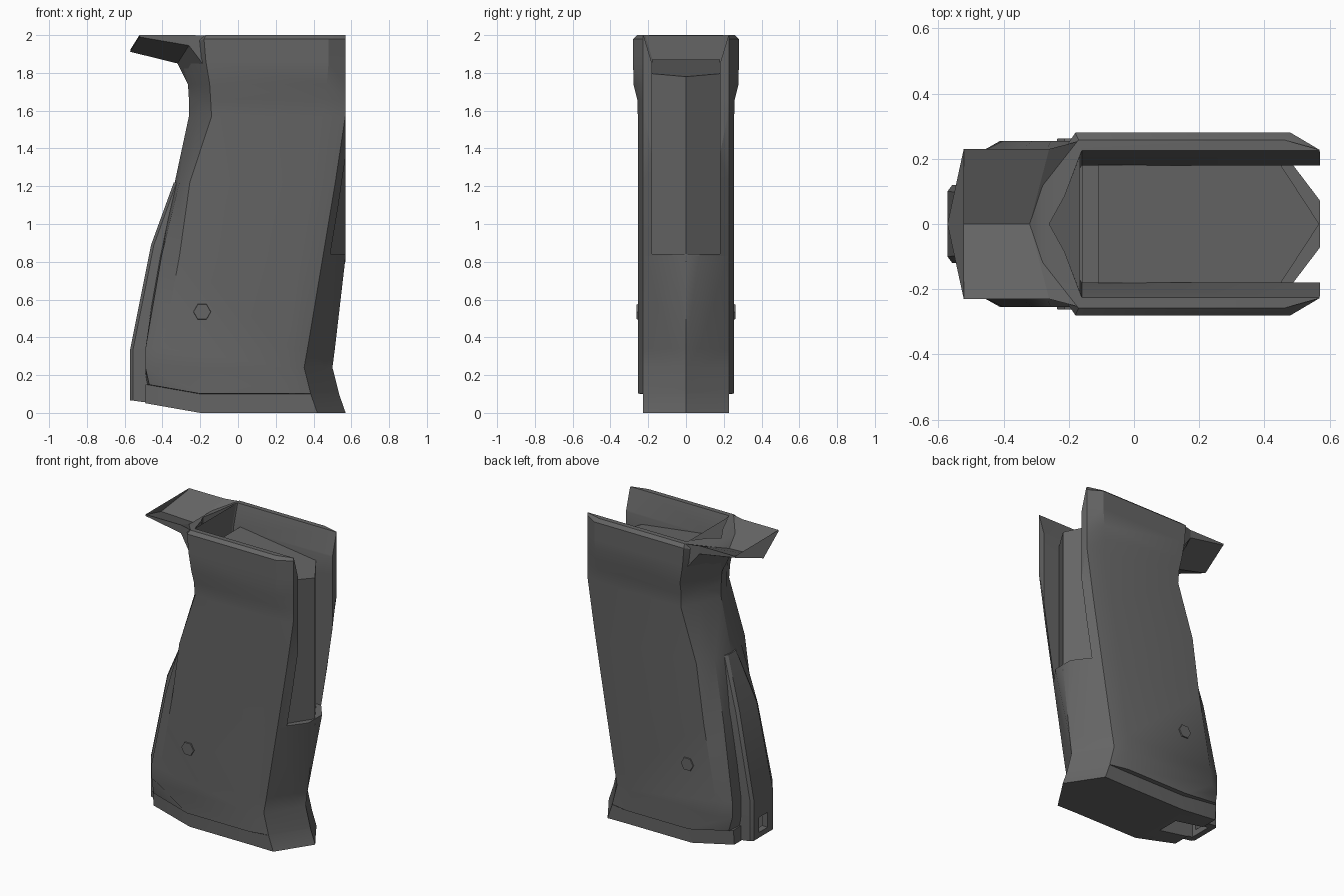
import bpy, bmesh, math
from mathutils import Matrix

cube = bpy.data.objects.get("Cube")
if cube:
    bpy.data.objects.remove(cube, do_unlink=True)

grey = bpy.data.materials.new("dark_grey")
grey.use_nodes = True
colour = (0.13, 0.13, 0.13, 1)
grey.diffuse_color = colour
grey.node_tree.nodes["Principled BSDF"].inputs["Base Color"].default_value = colour


def finish(name, bm):
    bmesh.ops.recalc_face_normals(bm, faces=bm.faces[:])
    mesh = bpy.data.meshes.new(name)
    bm.to_mesh(mesh)
    bm.free()
    mesh.materials.append(grey)
    ob = bpy.data.objects.new(name, mesh)
    bpy.context.collection.objects.link(ob)
    return ob


def loft(name, halves):
    """Skin a stack of half sections (y >= 0), mirrored across y = 0."""
    bm = bmesh.new()
    rows = []
    for half in halves:
        a = [bm.verts.new(p) for p in half]
        b = [v if p[1] == 0 else bm.verts.new((p[0], -p[1], p[2])) for v, p in zip(a, half)]
        rows.append((a, b))

    def face(*vs):
        vs = list(dict.fromkeys(vs))
        if len(vs) > 2:
            bm.faces.new(vs)

    n = len(halves[0])
    for (a, b), (c, d) in zip(rows, rows[1:]):
        for i in range(n - 1):
            face(a[i], a[i + 1], c[i + 1], c[i])
            face(b[i], d[i], d[i + 1], b[i + 1])
        for i in (0, n - 1):
            if a[i] != b[i]:
                face(a[i], c[i], d[i], b[i])
    for a, b in (rows[0], rows[-1]):
        for i in range(n - 1):
            face(a[i], a[i + 1], b[i + 1], b[i])
    return finish(name, bm)


def box(name, x0, x1, y, z0, z1):
    return loft(name, [[(x0, y, z), (x1, y, z)] for z in (z0, z1)])


def cut(ob, *cutters):
    for c in cutters:
        mod = ob.modifiers.new("cut", "BOOLEAN")
        mod.object, mod.solver = c, "EXACT"
    dg = bpy.context.evaluated_depsgraph_get()
    mesh = bpy.data.meshes.new_from_object(ob.evaluated_get(dg))
    ob.modifiers.clear()
    ob.data = mesh
    for c in cutters:
        bpy.data.objects.remove(c, do_unlink=True)


# Grip shell: z, nose x, nose half width, front edge x, panel front x, panel y,
# rear crease x, rear corner x, rear corner y, rear middle x
sections = [
    (0, .57, .07, .42, .26, .225, -.2, -.49, .19, -.49),
    (.1, .535, .07, .385, .26, .225, -.2, -.49, .2, -.49),
    (.102, .535, .07, .385, .26, .255, -.2, -.47, .22, -.49),
    (.24, .5, .07, .35, .26, .255, -.41, -.49, .21, -.49),
    (.34, .513, .07, .368, .27, .255, -.4, -.49, .21, -.49),
    (.83, .57, .07, .45, .33, .255, -.31, -.405, .18, -.42),
    (1.22, .57, .15, .515, .39, .255, -.255, -.31, .14, -.335),
    (1.57, .57, .22, .568, .45, .255, -.14, -.21, .13, -.26),
    (1.66, .57, .22, .568, .45, .258, -.145, -.21, .13, -.26),
    (1.74, .57, .22, .568, .47, .278, -.15, -.215, .13, -.265),
    (1.86, .57, .22, .568, .48, .28, -.17, -.26, .13, -.32),
    (1.98, .57, .22, .568, .48, .28, -.18, -.28, .13, -.32),
    (2, .57, .22, .568, .46, .258, -.17, -.28, .13, -.32),
]
rings = []
for z, xn, yn, xe, xp, yp, xr, xc, yc, xb in sections:
    # the nose strip lies on the slope below the slot and is flat beside it
    xs = xn if z > .8 else xn + (xe - xn) * yn / .225
    ring = [(xn, 0), (xs, yn), (xe, .228), (xp, yp), (xr, yp), (xc, yc), (xb, 0)]
    pts = []
    for x, y in ring:
        h = z
        if z < .2:                         # heel rises toward the rear
            h += max(0, -.2 - x) * .176
        if z > 1.9 and x < -.2:            # saddle dips in the middle
            h -= (.09 if y == 0 else .045)
        pts.append((x, y, h))
    rings.append(pts)
grip = loft("grip_shell", rings)

# Frame pocket, open at the top, and slot down the front
pocket = loft("pocket_cutter", [
    [(.8, w, z), (-.16, w, z), (-.26, 0, z)]
    for z, w in ((1.6, .18), (1.85, .18), (2.1, .255))])
slot = box("slot_cutter", .44, .8, .18, .84, 1.7)
cut(grip, pocket, slot)

# Wedge-nosed core inside the shell
loft("inner_core", [
    [(.568, 0, a), (.45, .181, b), (-.11, .181, c)]
    for a, b, c in ((.8, .8, 1.5), (1.78, 1.796, 1.87))])
box("pocket_step", -.16, -.1, .181, 1.55, 1.76)

# Flared tail above the hand: x at middle, x at edge, edge y, heights
tail = []
for xm, xe, y, top_m, bot_m, top_e, bot_e in (
        (-.572, -.522, .23, 1.92, 1.912, 2.0, 1.99),
        (-.32, -.26, .23, 1.91, 1.85, 2.0, 1.945),
        (-.265, -.165, .255, 1.88, 1.74, 1.998, 1.82)):
    tail.append([(xm, 0, top_m), (xe, y, top_e), (xe, y, bot_e), (xm, 0, bot_m)])
loft("tail", tail)

# Back spine with a lanyard hole
spine = loft("back_spine", [
    [(-.3, w, z0), (x + .015, w, z1), (x, w - .02, z1)]
    for x, w, z0, z1 in ((-.572, .12, .03, .065), (-.572, .12, .33, .33),
                         (-.46, .11, .89, .89), (-.34, .06, 1.22, 1.22))])
cut(spine, box("rear_cutter", -.7, -.52, .045, .1, .2),
    box("heel_cutter", -.53, -.27, .075, -.1, .17))
cut(grip, box("heel_cutter", -.53, -.27, .075, -.1, .17))

# Hexagonal grip screws, one each side
for side, label in ((1, "left"), (-1, "right")):
    bm = bmesh.new()
    bmesh.ops.create_cone(bm, cap_ends=True, segments=6, radius1=.052, radius2=.045, depth=.03)
    bmesh.ops.rotate(bm, verts=bm.verts[:], matrix=Matrix.Rotation(math.pi / 6, 3, "Z"))
    bmesh.ops.rotate(bm, verts=bm.verts[:], matrix=Matrix.Rotation(-side * math.pi / 2, 3, "X"))
    bmesh.ops.translate(bm, verts=bm.verts[:], vec=(-.19, side * .247, .535))
    finish("screw_" + label, bm)

# Soft shading on the rounded sides, sharp elsewhere
bpy.ops.object.select_all(action="DESELECT")
for ob in (grip, spine):
    ob.select_set(True)
bpy.context.view_layer.objects.active = grip
bpy.ops.object.shade_smooth_by_angle(angle=math.radians(28))
